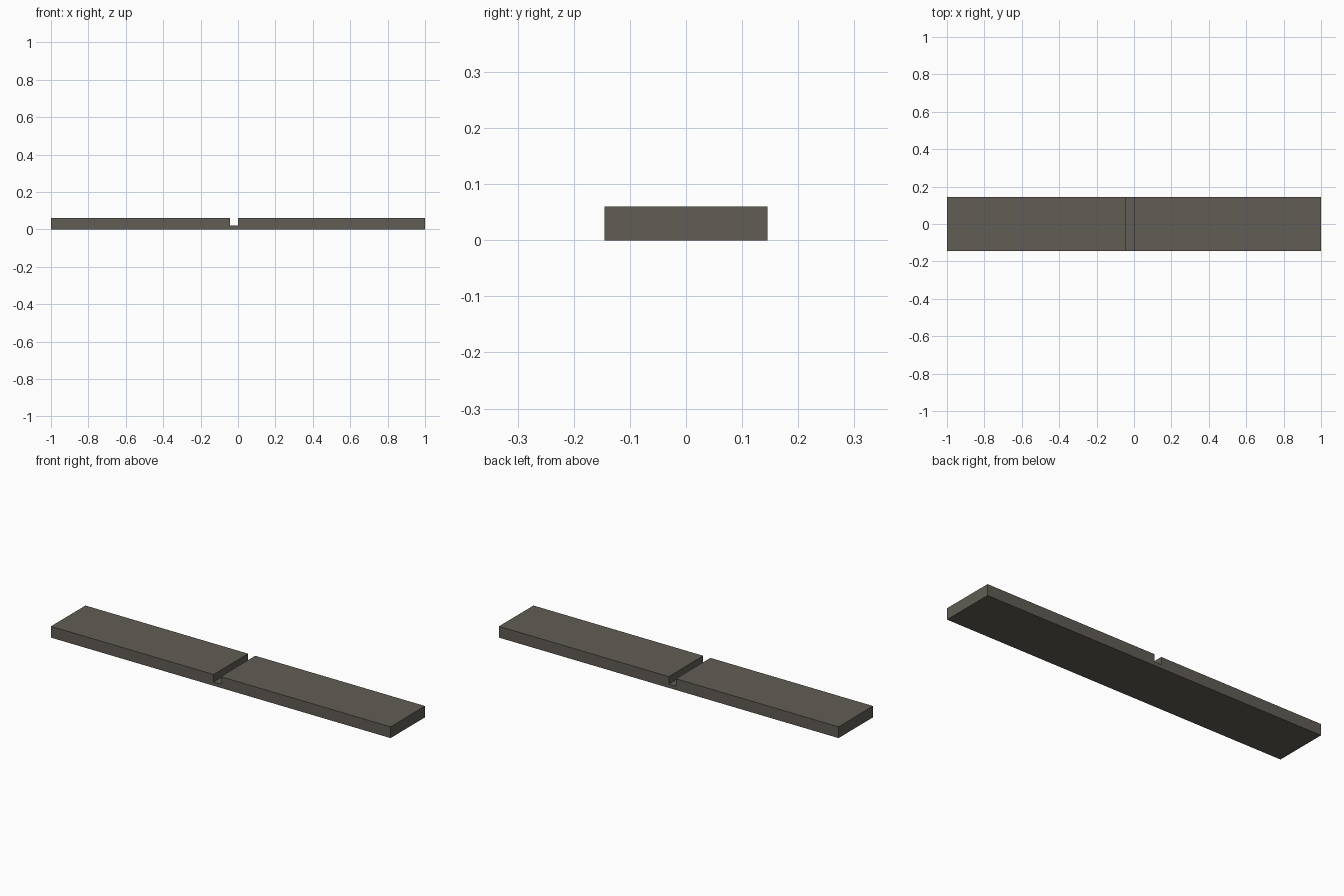
import bpy, bmesh

if "Cube" in bpy.data.objects:
    bpy.data.objects.remove(bpy.data.objects["Cube"])

# Front-view profile (x, z): long flat bar with a cross groove near the middle
L, W, H = 1.0, 0.145, 0.06
G0, G1, GZ = -0.042, 0.0, 0.02
profile = [(-L, 0), (L, 0), (L, H), (G1, H), (G1, GZ), (G0, GZ), (G0, H), (-L, H)]

# Extrude the profile across the full depth
bm = bmesh.new()
face = bm.faces.new([bm.verts.new((x, -W, z)) for x, z in profile])
ext = bmesh.ops.extrude_face_region(bm, geom=[face])
moved = [v for v in ext["geom"] if isinstance(v, bmesh.types.BMVert)]
bmesh.ops.translate(bm, verts=moved, vec=(0, 2 * W, 0))
bmesh.ops.recalc_face_normals(bm, faces=bm.faces)
mesh = bpy.data.meshes.new("grooved_bar")
bm.to_mesh(mesh)
bm.free()

# Dark warm grey finish
mat = bpy.data.materials.new("dark_warm_grey")
mat.diffuse_color = (0.12, 0.11, 0.09, 1)
mat.use_nodes = True
mat.node_tree.nodes["Principled BSDF"].inputs["Base Color"].default_value = mat.diffuse_color
mesh.materials.append(mat)

bar = bpy.data.objects.new("grooved_bar", mesh)
bpy.context.collection.objects.link(bar)
